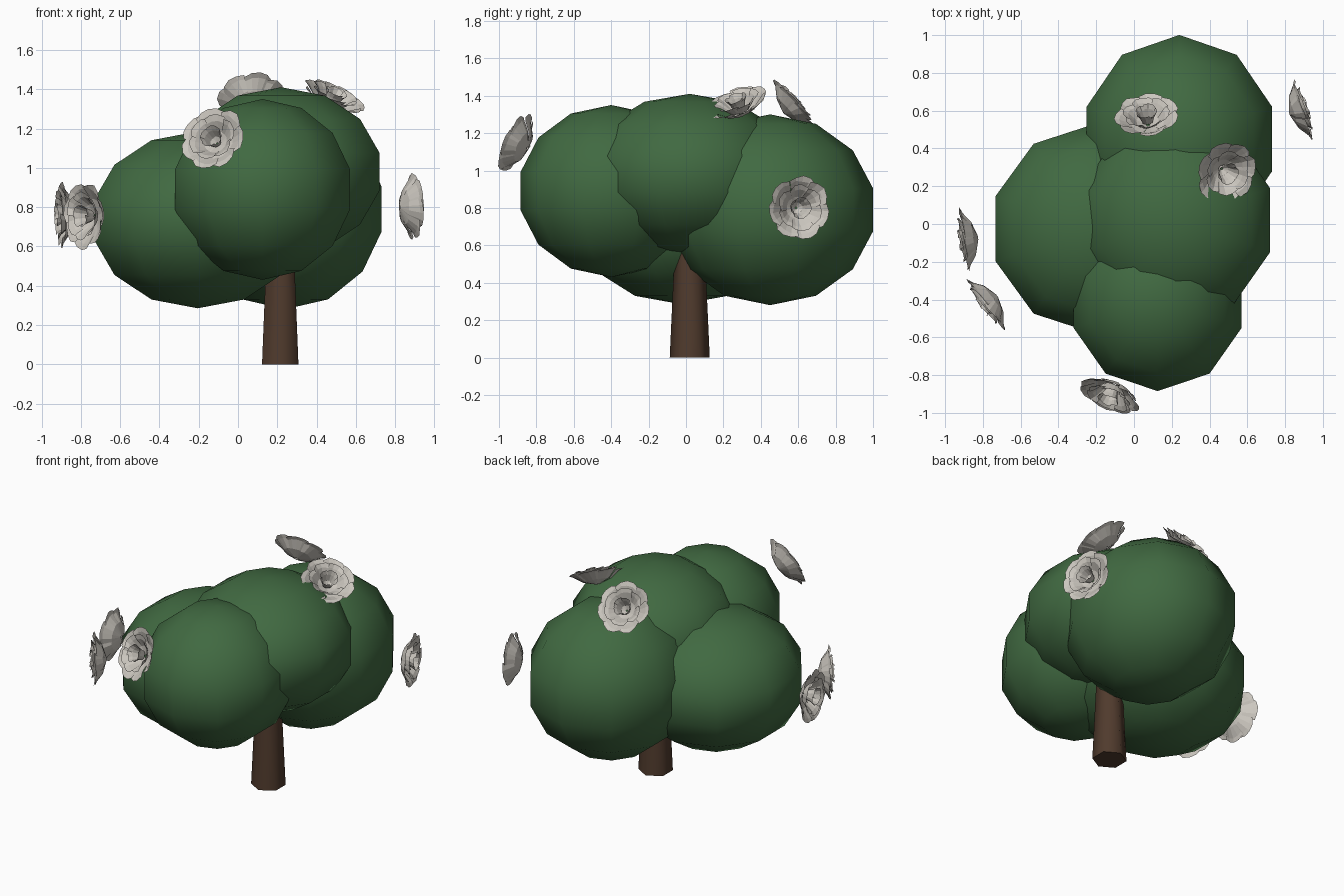
import bpy, bmesh, math, random
from mathutils import Vector, Matrix

if "Cube" in bpy.data.objects:
    bpy.data.objects.remove(bpy.data.objects["Cube"])

random.seed(4)


def material(name, rgb):
    m = bpy.data.materials.new(name)
    m.diffuse_color = (*rgb, 1)
    m.use_nodes = True
    m.node_tree.nodes["Principled BSDF"].inputs["Base Color"].default_value = m.diffuse_color
    return m


GREEN = material("leaf_green", (0.052, 0.142, 0.053))
BROWN = material("bark_brown", (0.08, 0.043, 0.026))
WHITE = material("petal_white", (0.60, 0.57, 0.52))


def add_object(name, mesh, mat, smooth):
    mesh.materials.clear()
    mesh.materials.append(mat)
    for p in mesh.polygons:
        p.use_smooth = smooth
    ob = bpy.data.objects.new(name, mesh)
    bpy.context.collection.objects.link(ob)
    return ob


# Foliage: four overlapping low-poly balls (centre, radii)
BALLS = {
    "foliage_left": ((-0.205, -0.025, 0.735), (0.57, 0.57, 0.45)),
    "foliage_back": ((0.24, 0.45, 0.79), (0.53, 0.565, 0.51)),
    "foliage_front": ((0.125, -0.40, 0.89), (0.48, 0.497, 0.46)),
    "foliage_top": ((0.22, 0.02, 0.98), (0.54, 0.56, 0.43)),
}
for name, (centre, radii) in BALLS.items():
    bpy.ops.mesh.primitive_uv_sphere_add(segments=10, ring_count=7, radius=1)
    ob = bpy.context.object
    ob.name = name
    ob.location, ob.scale = centre, radii
    ob.data.materials.append(GREEN)
    bpy.ops.object.shade_smooth()

# Trunk: tapered six-sided post, buried in the foliage
bpy.ops.mesh.primitive_cone_add(vertices=6, radius1=0.107, radius2=0.075,
                                depth=0.7, location=(0.215, 0.02, 0.35))
trunk = bpy.context.object
trunk.name = "trunk"
trunk.data.materials.append(BROWN)
bpy.ops.object.shade_smooth_by_angle(angle=math.radians(65))

# Flower: three rings of cupped petals, each ring has a (radius, height) profile
RINGS = [
    (7, [(0.01, 0.0), (0.09, 0.025), (0.145, 0.065), (0.172, 0.075)]),
    (6, [(0.01, 0.005), (0.06, 0.03), (0.10, 0.075), (0.125, 0.09)]),
    (4, [(0.005, 0.01), (0.03, 0.03), (0.045, 0.075), (0.06, 0.10)]),
]


def flower_mesh():
    bm = bmesh.new()
    cols = 5
    for ring, (count, profile) in enumerate(RINGS):
        for k in range(count):
            mid = math.tau * (k + 0.4 * ring) / count + random.uniform(-0.08, 0.08)
            half = math.pi / count * 1.15
            rows = []
            for j, (r, h) in enumerate(profile):
                row = []
                for c in range(cols):
                    u = 2 * c / (cols - 1) - 1
                    a = mid + u * half
                    tip = j / (len(profile) - 1)
                    rr = r * (1 - 0.12 * tip * u * u) * random.uniform(0.97, 1.03)
                    hh = h + 0.006 * u * tip + random.uniform(-0.003, 0.003) * tip
                    row.append(bm.verts.new((rr * math.cos(a), rr * math.sin(a), hh)))
                rows.append(row)
            for lo, hi in zip(rows, rows[1:]):
                for c in range(cols - 1):
                    bm.faces.new((lo[c], hi[c], hi[c + 1], lo[c + 1]))
    mesh = bpy.data.meshes.new("flower")
    bm.to_mesh(mesh)
    bm.free()
    return mesh


# Flowers: middle point and facing direction
FLOWERS = [
    ((-0.12, -0.89, 1.14), (-0.35, -0.83, 0.42)),
    ((-0.765, -0.41, 0.755), (-0.80, -0.60, 0.0)),
    ((-0.875, -0.08, 0.76), (-0.99, -0.14, 0.0)),
    ((0.87, 0.60, 0.80), (0.95, 0.30, 0.0)),
    ((0.07, 0.56, 1.34), (-0.10, 0.75, 0.65)),
    ((0.48, 0.28, 1.345), (0.40, -0.30, 0.85)),
]
for i, (middle, facing) in enumerate(FLOWERS):
    n = Vector(facing).normalized()
    ob = add_object(f"flower_{i + 1}", flower_mesh(), WHITE, False)
    ob.matrix_world = (Matrix.Translation(Vector(middle) - n * 0.05)
                       @ n.to_track_quat('Z', 'Y').to_matrix().to_4x4()
                       @ Matrix.Rotation(i * 1.1, 4, 'Z'))
